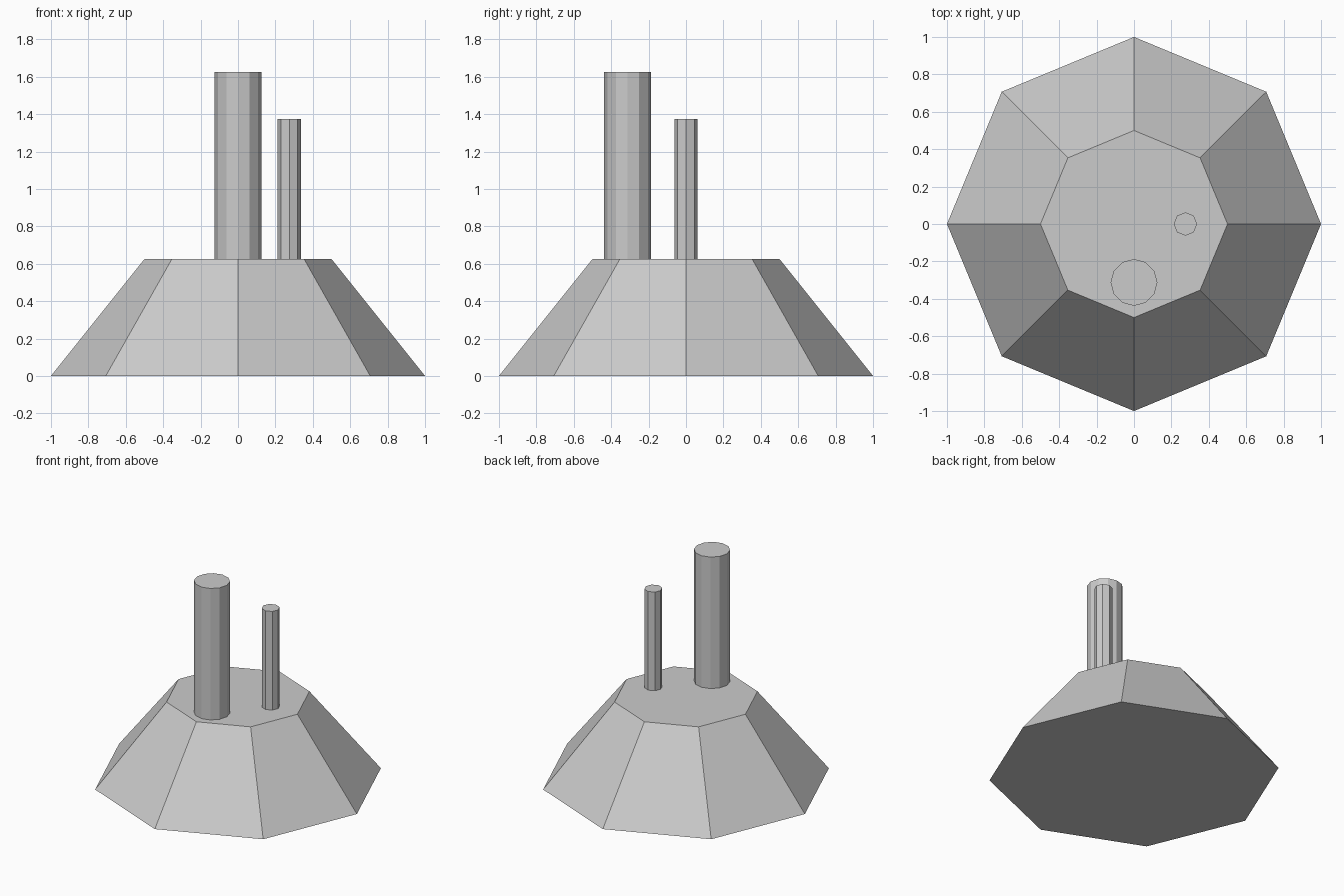
import bpy

cube = bpy.data.objects.get("Cube")
if cube:
    bpy.data.objects.remove(cube, do_unlink=True)

# Single plain grey for every part
GREY = (0.6, 0.6, 0.6, 1.0)
grey = bpy.data.materials.new("plain grey")
grey.use_nodes = True
grey.diffuse_color = GREY
grey.node_tree.nodes["Principled BSDF"].inputs["Base Color"].default_value = GREY


def frustum(name, sides, bottom_radius, top_radius, bottom, top, x=0.0, y=0.0):
    """Flat-faced prism or cut cone between two heights."""
    bpy.ops.mesh.primitive_cone_add(
        vertices=sides, radius1=bottom_radius, radius2=top_radius,
        depth=top - bottom, location=(x, y, (bottom + top) / 2))
    part = bpy.context.object
    part.name = name
    part.data.materials.append(grey)
    return part


BASE_TOP = 0.625

# Eight-sided sloping base
frustum("sloping_base", 8, 1.0, 0.5, 0.0, BASE_TOP)

# Tall wide chimney at the front, shorter thin one at the side
frustum("large_chimney", 12, 0.125, 0.125, BASE_TOP, 1.625, y=-0.3125)
frustum("small_chimney", 8, 0.0625, 0.0625, BASE_TOP, 1.375, x=0.275)
